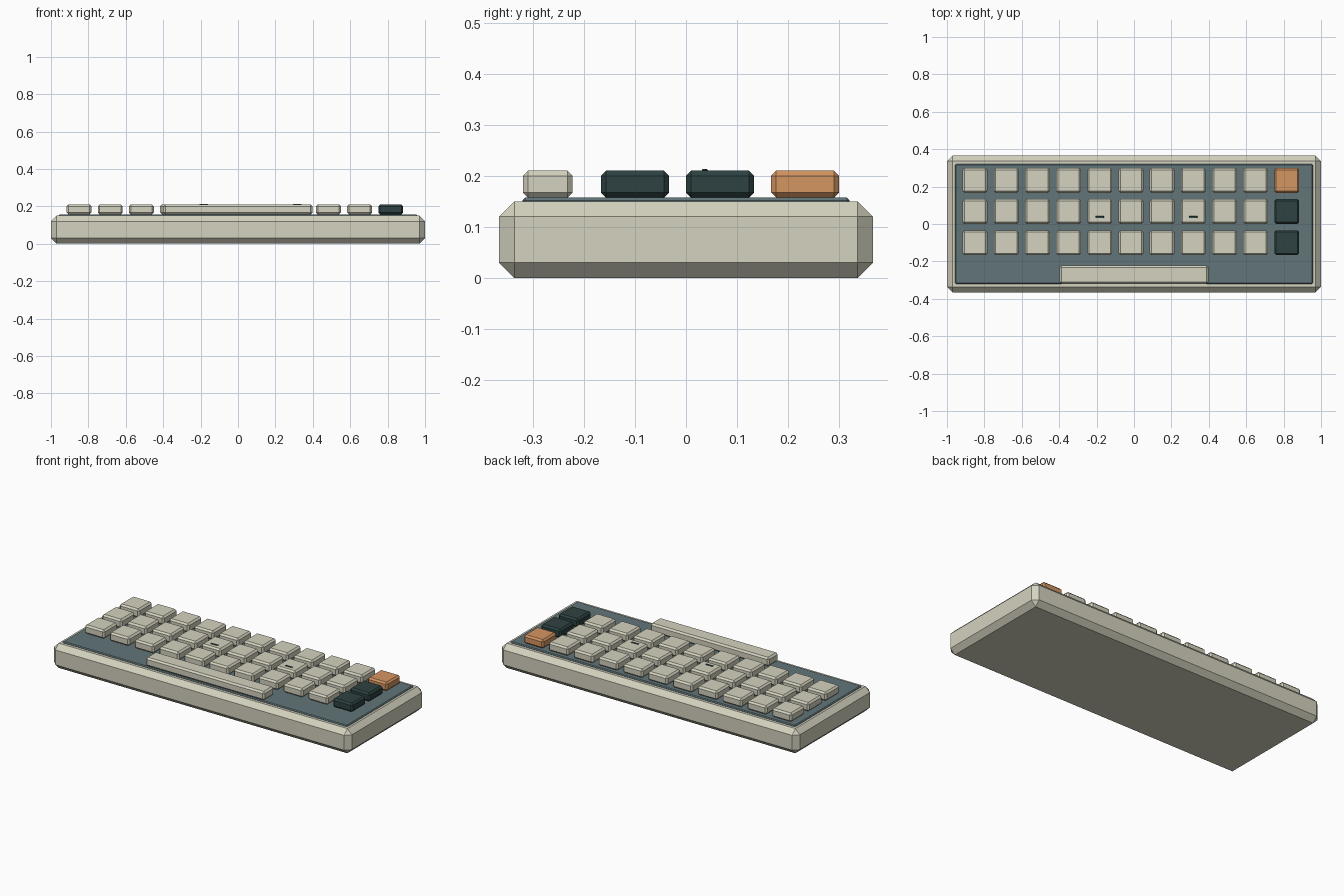
import bpy
import bmesh
from mathutils import Vector

old = bpy.data.objects.get("Cube")
if old:
    bpy.data.objects.remove(old, do_unlink=True)


def make_material(name, rgb):
    mat = bpy.data.materials.new(name)
    mat.use_nodes = True
    color = (*rgb, 1.0)
    mat.diffuse_color = color
    mat.node_tree.nodes["Principled BSDF"].inputs["Base Color"].default_value = color
    return mat


beige = make_material("warm beige", (0.66, 0.645, 0.52))
slate = make_material("slate blue", (0.119, 0.178, 0.191))
dark = make_material("dark green", (0.028, 0.054, 0.054))
orange = make_material("orange", (0.66, 0.30, 0.12))


def chamfered_box(name, center, size, chamfer, mat):
    """Flat shaded box with every edge chamfered."""
    bm = bmesh.new()
    bmesh.ops.create_cube(bm, size=1)
    bmesh.ops.scale(bm, vec=Vector(size), verts=bm.verts)
    bmesh.ops.bevel(bm, geom=list(bm.edges), offset=chamfer, segments=1,
                    profile=0.5, affect='EDGES')
    mesh = bpy.data.meshes.new(name)
    bm.to_mesh(mesh)
    bm.free()
    mesh.materials.append(mat)
    obj = bpy.data.objects.new(name, mesh)
    obj.location = center
    bpy.context.collection.objects.link(obj)
    return obj


# Case and the plate set into its top
chamfered_box("case", (0, 0, 0.075), (2.0, 0.733, 0.15), 0.03, beige)
chamfered_box("key_plate", (0, 0, 0.147), (1.913, 0.64, 0.02), 0.005, slate)

# Key grid, front row first, with accent keys in the last column
PITCH, KEY, HEIGHT, KEY_Z = 1 / 6, 0.133, 0.053, 0.1835
COLUMNS, ROWS = 11, 3
first_x, first_y = -0.85, -0.1
for row in range(ROWS):
    for col in range(COLUMNS):
        mat = beige
        if col == COLUMNS - 1:
            mat = orange if row == ROWS - 1 else dark
        place = (first_x + col * PITCH, first_y + row * PITCH, KEY_Z)
        chamfered_box(f"key_row{row + 1}_column{col + 1}", place,
                      (KEY, KEY, HEIGHT), 0.01, mat)

# Space bar
chamfered_box("space_bar", (0, -0.271, KEY_Z), (0.797, 0.097, HEIGHT), 0.01, beige)

# Homing bars on the middle row
for col in (4, 7):
    chamfered_box(f"homing_bar_column{col + 1}",
                  (first_x + col * PITCH, 0.037, 0.2095),
                  (0.047, 0.012, 0.007), 0.002, dark)
